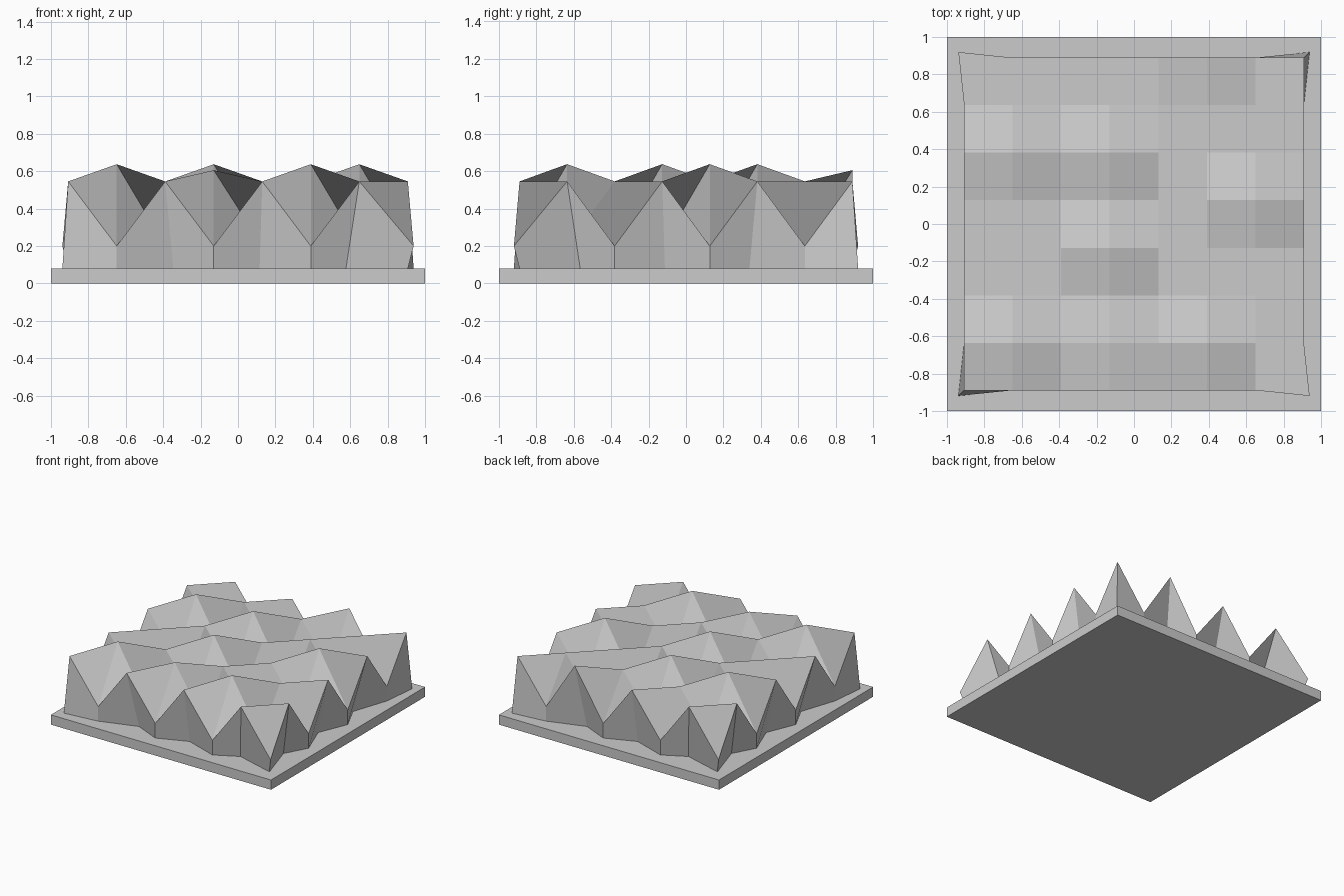
import bpy, bmesh

if "Cube" in bpy.data.objects:
    bpy.data.objects.remove(bpy.data.objects["Cube"])

N = 8                       # grid points per side
HX, HY = 0.908, 0.889       # half extents of the peak grid
BASE = 0.08
LOW, HIGH = 0.20, 0.545
TALL = {(1, 1), (5, 1), (3, 3), (6, 4), (1, 5), (3, 5)}
MEDIUM = {(3, 1), (5, 7)}


def make_object(name, bm):
    bmesh.ops.recalc_face_normals(bm, faces=bm.faces)
    mesh = bpy.data.meshes.new(name)
    bm.to_mesh(mesh)
    bm.free()
    ob = bpy.data.objects.new(name, mesh)
    bpy.context.collection.objects.link(ob)
    return ob


def is_high(i, j):
    return (i + j) % 2 == 0


def is_corner(i, j):
    return i in (0, N - 1) and j in (0, N - 1)


def grid_xy(i, j):
    return HX * (2 * i / (N - 1) - 1), HY * (2 * j / (N - 1) - 1)


def top_point(i, j):
    x, y = grid_xy(i, j)
    if not is_high(i, j):
        s = 1.034 if is_corner(i, j) else 1.0
        return x * s, y * s, LOW
    z = 0.637 if (i, j) in TALL else 0.605 if (i, j) in MEDIUM else HIGH
    return x, y, z


def foot_point(i, j):
    x, y = grid_xy(i, j)
    s = 1.0
    if is_high(i, j):
        s = 1.034 if is_corner(i, j) else 0.89
    return x * s, y * s, BASE


# base slab
bm = bmesh.new()
bmesh.ops.create_cube(bm, size=1)
for v in bm.verts:
    v.co = (v.co.x * 2, v.co.y * 2, (v.co.z + 0.5) * BASE)
make_object("base_slab", bm)

# field of alternating peaks and valleys (start corner sets the fold direction)
bm = bmesh.new()
top = {(i, j): bm.verts.new(top_point(i, j)) for j in range(N) for i in range(N)}
for j in range(N - 1):
    for i in range(N - 1):
        bm.faces.new((top[i + 1, j], top[i + 1, j + 1], top[i, j + 1], top[i, j]))

# folded side walls and underside
M = N - 1
ring = ([(k, 0) for k in range(M)] + [(M, k) for k in range(M)]
        + [(M - k, M) for k in range(M)] + [(0, M - k) for k in range(M)])
foot = [bm.verts.new(foot_point(*p)) for p in ring]
for k, p in enumerate(ring):
    n = (k + 1) % len(ring)
    bm.faces.new((foot[k], foot[n], top[ring[n]], top[p]))
bm.faces.new(foot[::-1])
make_object("peak_field", bm)
